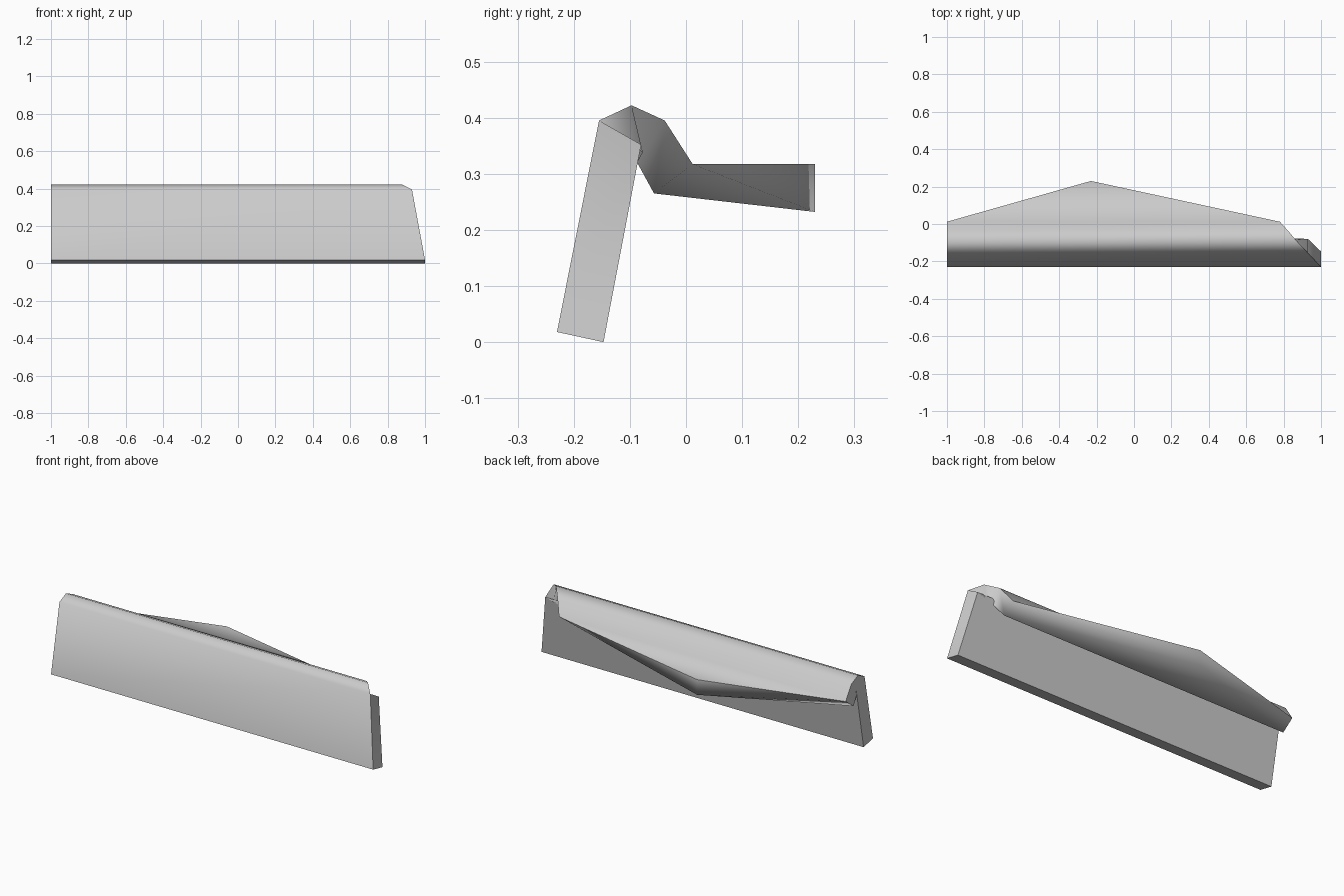
import bpy, bmesh

if "Cube" in bpy.data.objects:
    bpy.data.objects.remove(bpy.data.objects["Cube"])

# One grey material for the whole sheet
grey = bpy.data.materials.new("light_grey")
grey.diffuse_color = (0.6, 0.6, 0.6, 1)
grey.use_nodes = True
grey.node_tree.nodes["Principled BSDF"].inputs["Base Color"].default_value = grey.diffuse_color

# Cross-section rows: right-end x, outer (y, z), inner (y, z)
ROWS = [
    (1.00, (-0.23, 0.018), (-0.147, 0.0)),
    (0.93, (-0.155, 0.395), (-0.08, 0.352)),
    (0.875, (-0.097, 0.422), (-0.077, 0.338)),
    (0.825, (-0.038, 0.395), (-0.087, 0.32)),
    (0.78, (0.012, 0.317), (-0.057, 0.265)),
]
LEFT, TIP_X, TIP_Y = -1.0, -0.23, 0.23

bm = bmesh.new()


def row_verts(x, yz):
    """Left and right end vertices of one row."""
    return [bm.verts.new((LEFT, *yz)), bm.verts.new((x, *yz))]


outer = [row_verts(x, o) for x, o, i in ROWS]
inner = [row_verts(x, i) for x, o, i in ROWS]
tip_top = bm.verts.new((TIP_X, TIP_Y, 0.317))
tip_low = bm.verts.new((TIP_X, TIP_Y, 0.232))

# Folded skins and their end walls
for k in range(len(ROWS) - 1):
    (a, b), (d, c) = outer[k], outer[k + 1]
    (e, f), (h, g) = inner[k], inner[k + 1]
    bm.faces.new((a, b, c, d))
    bm.faces.new((h, g, f, e))
    bm.faces.new((b, f, g, c))
    bm.faces.new((d, h, e, a))

# Front panel lower edge
bm.faces.new((outer[0][0], inner[0][0], inner[0][1], outer[0][1]))

# Pointed rear flap: top, underside and the two rims
(ol, orr), (il, ir) = outer[-1], inner[-1]
bm.faces.new((ol, orr, tip_top))
bm.faces.new((ir, il, tip_low))
for tri in ((orr, ir, tip_low), (orr, tip_low, tip_top),
            (tip_top, tip_low, ol), (tip_low, il, ol)):
    bm.faces.new(tri)

mesh = bpy.data.meshes.new("folded_sheet")
bm.to_mesh(mesh)
bm.free()
mesh.materials.append(grey)
sheet = bpy.data.objects.new("folded_sheet", mesh)
bpy.context.collection.objects.link(sheet)

# Smooth over the bend, crisp at the rims
bpy.context.view_layer.objects.active = sheet
sheet.select_set(True)
bpy.ops.object.shade_smooth_by_angle(angle=1.1)
